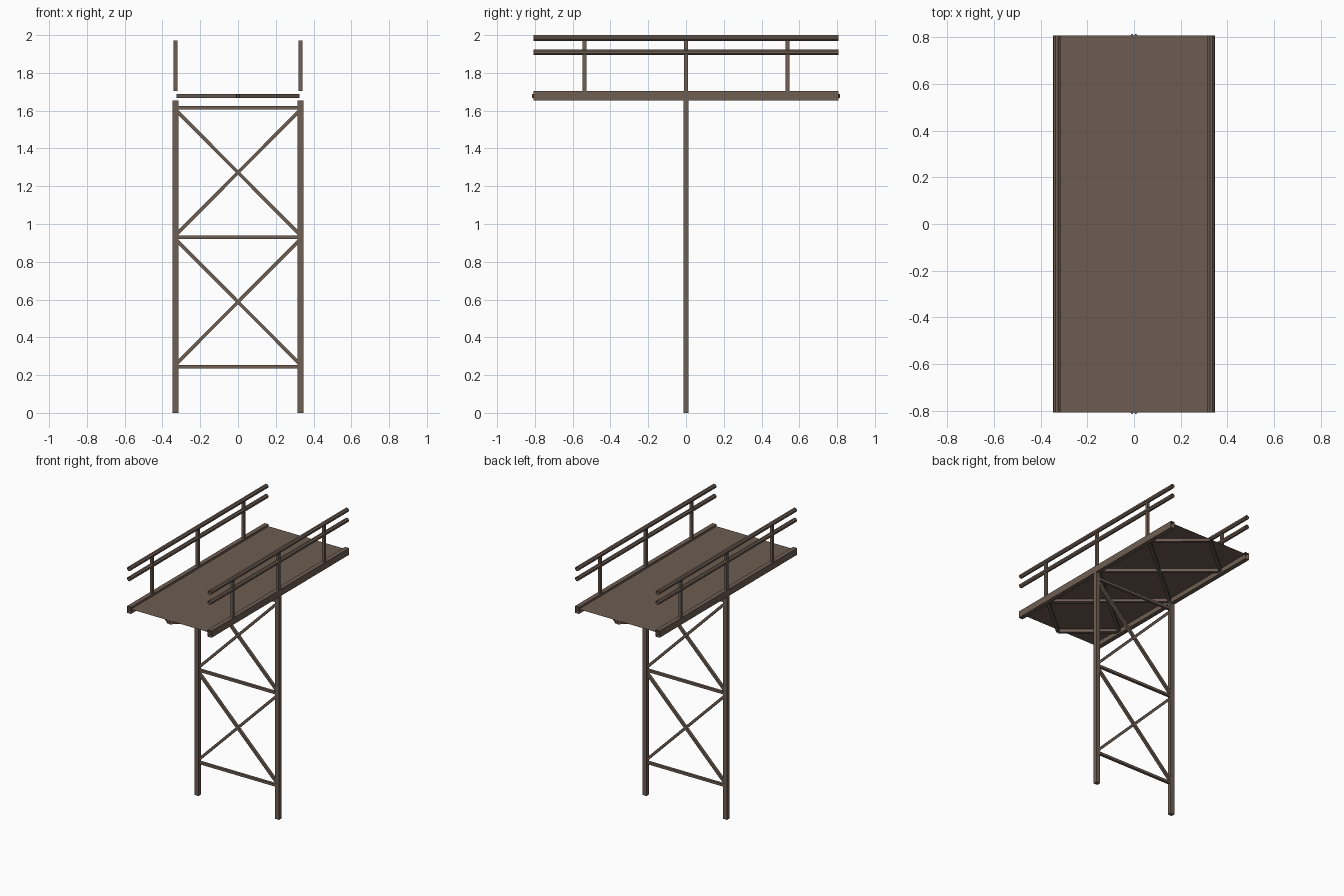
import bpy, bmesh, math
from mathutils import Vector

if "Cube" in bpy.data.objects:
    bpy.data.objects.remove(bpy.data.objects["Cube"])


def material(name, rgb):
    m = bpy.data.materials.new(name)
    m.diffuse_color = (*rgb, 1)
    m.use_nodes = True
    m.node_tree.nodes["Principled BSDF"].inputs["Base Color"].default_value = m.diffuse_color
    return m


STEEL = material("brown_steel", (0.156, 0.112, 0.086))
PLATE = material("brown_deck_plate", (0.153, 0.107, 0.080))


def finish(name, bm, mat):
    me = bpy.data.meshes.new(name)
    bm.to_mesh(me)
    bm.free()
    me.materials.append(mat)
    ob = bpy.data.objects.new(name, me)
    bpy.context.collection.objects.link(ob)
    return ob


def bar(name, p, q, w, h, sides=4, caps=False):
    """Straight member from p to q; open-ended unless caps is set."""
    p, q = Vector(p), Vector(q)
    d = (q - p).normalized()
    ref = Vector((0, 1, 0)) if abs(d.y) < 0.01 else Vector((0, 0, 1))
    u = ref.cross(d).normalized()
    v = d.cross(u)
    k = 1 / math.cos(math.pi / sides)
    ring = []
    for i in range(sides):
        a = 2 * math.pi * (i + 0.5) / sides
        ring.append(u * (math.cos(a) * k * w / 2) + v * (math.sin(a) * k * h / 2))
    bm = bmesh.new()
    a = [bm.verts.new(p + r) for r in ring]
    b = [bm.verts.new(q + r) for r in ring]
    for i in range(sides):
        j = (i + 1) % sides
        bm.faces.new((a[i], a[j], b[j], b[i]))
    if caps:
        bm.faces.new(a[::-1])
        bm.faces.new(b)
    return finish(name, bm, STEEL)


X = 0.331        # side line of legs, beams and rails
L = 0.807        # half length of the walkway
BAY = 2 * L / 3  # spacing of the rail posts

for s, side in ((-1, "left"), (1, "right")):
    # tower leg and walkway edge beam
    bar(side + "_leg", (s * X, 0, 0), (s * X, 0, 1.655), 0.032, 0.028, caps=True)
    bar(side + "_edge_beam", (s * X, -L, 1.68), (s * X, L, 1.68), 0.033, 0.05)
    # handrails
    bar(side + "_top_rail", (s * X, -L, 1.985), (s * X, L, 1.985), 0.03, 0.03, 8)
    bar(side + "_middle_rail", (s * X, -L, 1.91), (s * X, L, 1.91), 0.03, 0.03, 8)
    for i in (-1, 0, 1):
        bar(side + "_rail_post", (s * X, i * BAY, 1.705), (s * X, i * BAY, 1.972), 0.02, 0.02)

# tower cross bars and diagonal braces
levels = (0.245, 0.93, 1.615)
for z in levels:
    bar("tower_cross_bar", (-0.32, 0, z), (0.32, 0, z), 0.018, 0.02)
for lo, hi in zip(levels, levels[1:]):
    for s in (-1, 1):
        bar("tower_diagonal", (-0.325 * s, 0, lo + 0.016), (0.325 * s, 0, hi - 0.016), 0.018, 0.02)

# crossed braces under the deck, with half crosses at both ends
for s in (-1, 1):
    for e in (-1, 1):
        bar("deck_diagonal", (0.318 * s, 0, 1.678), (-0.318 * s, e * BAY, 1.678), 0.022, 0.022)
        bar("deck_end_diagonal", (0.318 * s, e * BAY, 1.678), (0, e * L, 1.678), 0.022, 0.022)

# deck plate, a single sheet
bm = bmesh.new()
bm.faces.new([bm.verts.new((x, y, 1.69)) for x, y in
              ((-0.316, -L), (0.316, -L), (0.316, L), (-0.316, L))])
finish("deck_plate", bm, PLATE)
